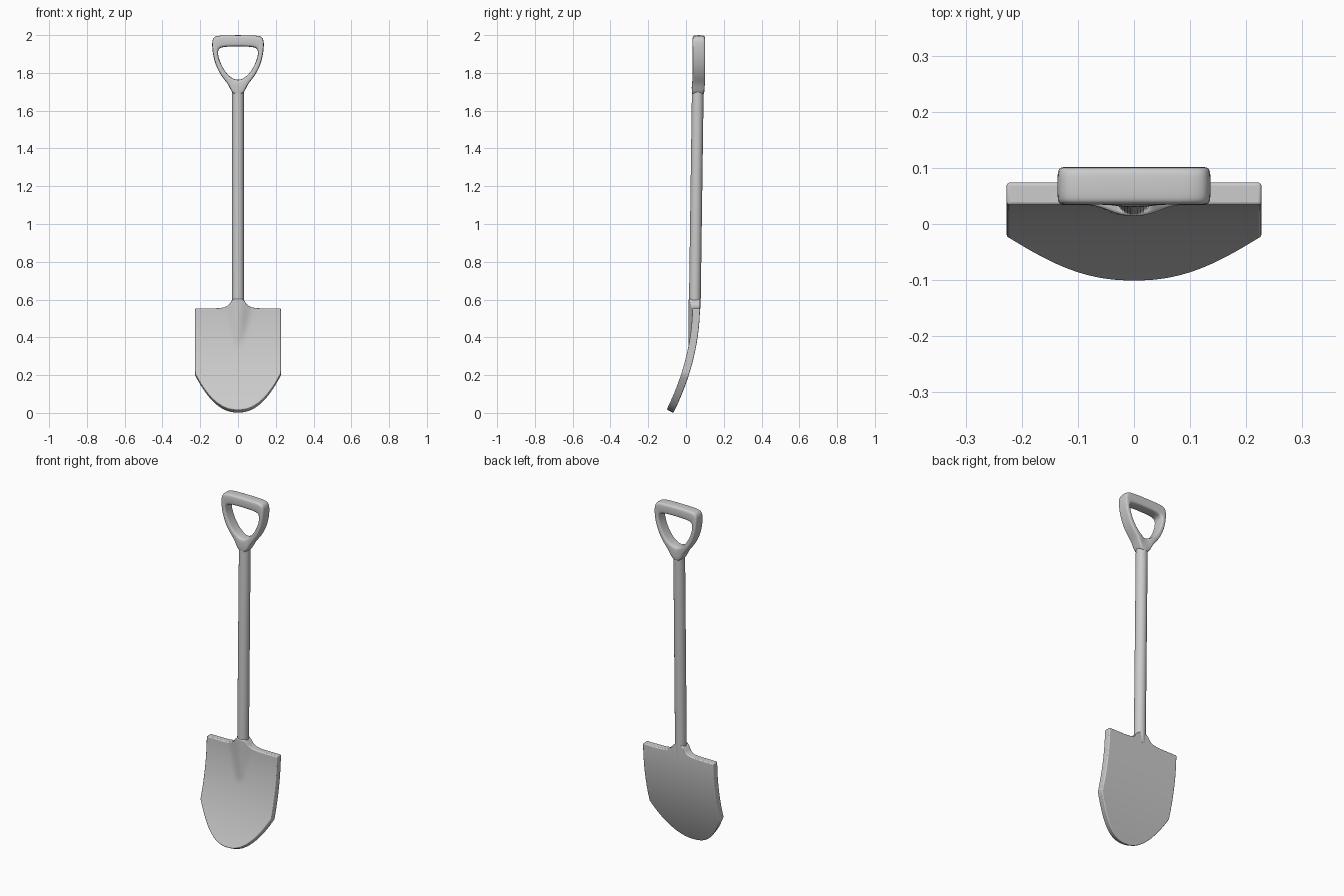
import bpy, bmesh, math
from mathutils import Vector

if "Cube" in bpy.data.objects:
    bpy.data.objects.remove(bpy.data.objects["Cube"])


def finish(name, bm, angle=50):
    bmesh.ops.recalc_face_normals(bm, faces=bm.faces)
    me = bpy.data.meshes.new(name)
    bm.to_mesh(me)
    bm.free()
    ob = bpy.data.objects.new(name, me)
    bpy.context.collection.objects.link(ob)
    bpy.ops.object.select_all(action='DESELECT')
    ob.select_set(True)
    bpy.context.view_layer.objects.active = ob
    bpy.ops.object.shade_smooth_by_angle(angle=math.radians(angle))
    return ob


def bridge(bm, rings, closed=False):
    n = len(rings[0])
    pairs = list(zip(rings, rings[1:]))
    if closed:
        pairs.append((rings[-1], rings[0]))
    for a, b in pairs:
        for i in range(n):
            j = (i + 1) % n
            bm.faces.new((a[i], a[j], b[j], b[i]))


# Blade: curved plate with a rounded tip, a flared neck and a socket ridge
W, HALF = 0.227, 0.02
COLS, ROWS = 40, 30


def blade_point(x, t, side):
    ax = abs(x)
    low = 0.009 + 0.195 * (ax / W) ** 2.25
    high = 0.553 + 0.05 * math.exp(-max(ax - 0.03, 0) / 0.02)
    z = low + (high - low) * t
    q = max(0.57 - z, 0) / 0.56
    slope = 0.138 * 2 * q / 0.56
    normal = Vector((0, -1, slope)).normalized()
    p = Vector((x, 0.054 - 0.138 * q * q, z)) + normal * HALF * side
    if side > 0:
        w = 0.025 + 0.06 * max(z - 0.33, 0) / 0.22
        if ax < w:
            ridge = 0.5 + 0.5 * math.cos(math.pi * ax / w)
            p.y -= max(p.y - 0.014, 0) * ridge * min(max((z - 0.31) / 0.08, 0), 1)
    return p


bm = bmesh.new()
grids = []
for side in (1, -1):
    g = [[bm.verts.new(blade_point(W * (2 * i / COLS - 1), j / ROWS, side))
          for i in range(COLS + 1)] for j in range(ROWS + 1)]
    for j in range(ROWS):
        for i in range(COLS):
            bm.faces.new((g[j][i], g[j][i + 1], g[j + 1][i + 1], g[j + 1][i]))
    grids.append(g)


def border(g):
    return (g[0][:-1] + [r[-1] for r in g[:-1]] + g[-1][:0:-1]
            + [r[0] for r in g[:0:-1]])


bridge(bm, [border(g) for g in grids])
blade = finish("blade", bm)
bev = blade.modifiers.new("Bevel", 'BEVEL')
bev.width, bev.segments = 0.005, 3
bev.limit_method, bev.angle_limit = 'ANGLE', math.radians(50)

# Shaft: long round pole leaning slightly back
bm = bmesh.new()
rings = []
for z, r, y in ((0.545, 0.029, 0.046), (0.6, 0.031, 0.047),
                (1.68, 0.031, 0.062), (1.735, 0.031, 0.065)):
    rings.append([bm.verts.new((r * math.cos(a), y + r * math.sin(a), z))
                  for a in (math.tau * k / 32 for k in range(32))])
bridge(bm, rings)
bm.faces.new(rings[0])
bm.faces.new(rings[-1])
finish("shaft", bm)

# Grip: D-shaped loop, each station is (outer x, z, inner x, z)
stations = [
    (0, 2.0, 0, 1.94), (0.07, 1.999, 0.06, 1.939),
    (0.118, 1.997, 0.092, 1.934), (0.139, 1.98, 0.106, 1.922),
    (0.136, 1.905, 0.106, 1.89), (0.117, 1.835, 0.088, 1.84),
    (0.085, 1.777, 0.06, 1.795), (0.049, 1.738, 0.03, 1.771),
    (0.032, 1.69, 0.012, 1.765), (0, 1.675, 0, 1.764)]
loop = stations + [(-a, b, -c, d) for a, b, c, d in stations[-2:0:-1]]


def spow(v, e):
    return math.copysign(abs(v) ** e, v)


bm = bmesh.new()
rings = []
for ox, oz, ix, iz in loop:
    out, inn = Vector((ox, 0, oz)), Vector((ix, 0, iz))
    ring = []
    for k in range(16):
        a = math.tau * k / 16
        p = (out + inn) / 2 + (out - inn) / 2 * spow(math.cos(a), 0.45)
        p.y = 0.068 + 0.034 * spow(math.sin(a), 0.45)
        if oz < 1.72:
            p.y -= 0.004
        ring.append(bm.verts.new(p))
    rings.append(ring)
bridge(bm, rings, closed=True)
grip = finish("grip", bm, 180)
sub = grip.modifiers.new("Subdivision", 'SUBSURF')
sub.levels = sub.render_levels = 2
